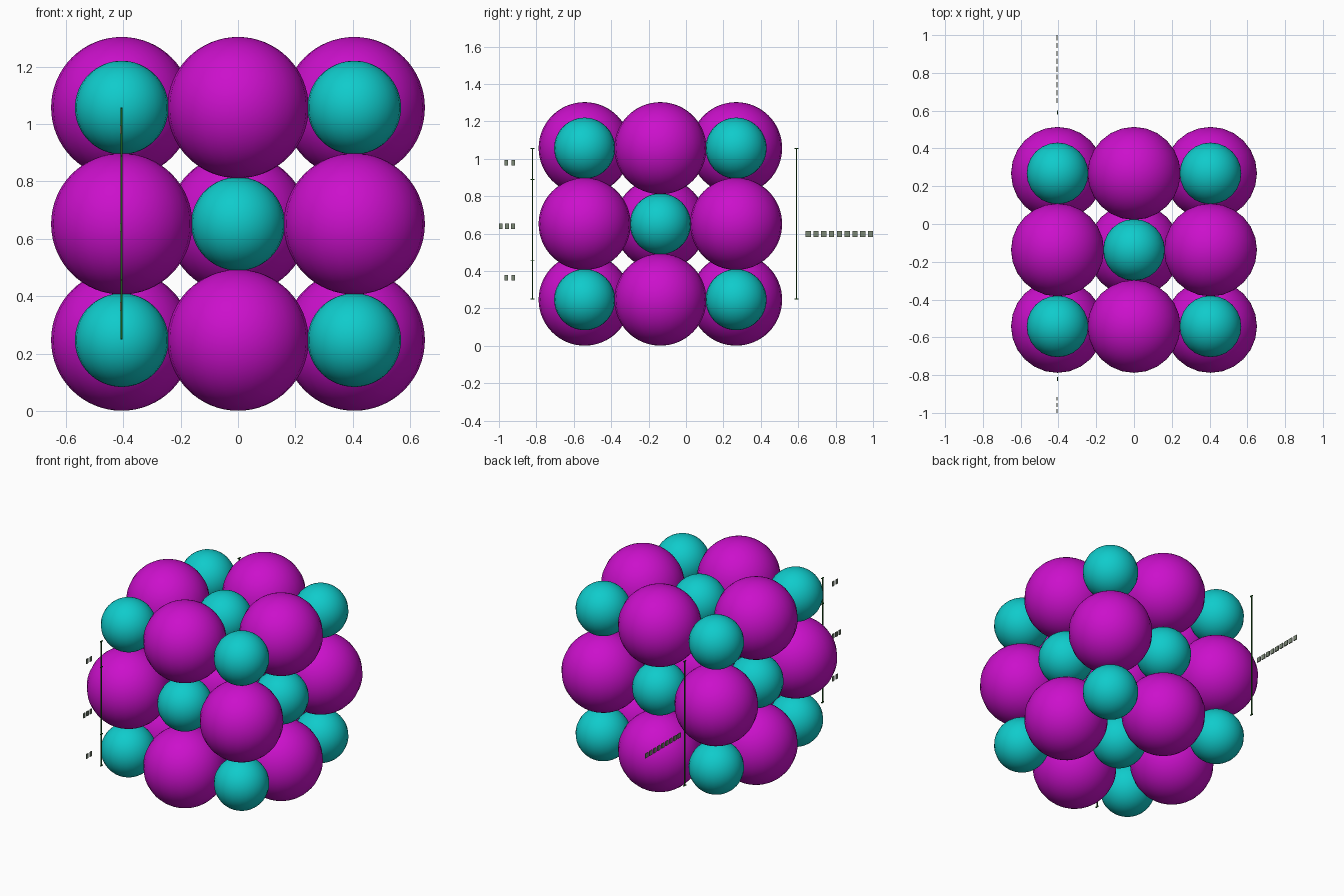
import bpy, bmesh
from itertools import product
from mathutils import Matrix, Vector

cube = bpy.data.objects.get("Cube")
if cube:
    bpy.data.objects.remove(cube, do_unlink=True)


def material(name, rgb):
    m = bpy.data.materials.new(name)
    m.use_nodes = True
    m.diffuse_color = (*rgb, 1)
    m.node_tree.nodes["Principled BSDF"].inputs["Base Color"].default_value = (*rgb, 1)
    return m


purple = material("purple", (0.6, 0.005, 0.6))
teal = material("teal", (0.005, 0.6, 0.6))
green = material("dark green", (0.01, 0.1, 0.01))
grey = material("grey", (0.2, 0.25, 0.18))

STEP = 0.405
CENTRE = Vector((0, -0.137, 0.652))


def finish(bm, name, mat):
    mesh = bpy.data.meshes.new(name)
    bm.to_mesh(mesh)
    bm.free()
    mesh.materials.append(mat)
    obj = bpy.data.objects.new(name, mesh)
    bpy.context.collection.objects.link(obj)
    return obj


def ball_mesh(name, radius, mat):
    bm = bmesh.new()
    bmesh.ops.create_uvsphere(bm, u_segments=24, v_segments=32, radius=radius)
    for f in bm.faces:
        f.smooth = True
    mesh = bpy.data.meshes.new(name)
    bm.to_mesh(mesh)
    bm.free()
    mesh.materials.append(mat)
    return mesh


# Two kinds of ball alternate through a cubic lattice
large = ball_mesh("large_ball", 0.246, purple)
small = ball_mesh("small_ball", 0.163, teal)
for cell in product((-1, 0, 1), repeat=3):
    mesh = small if sum(cell) % 2 else large
    ball = bpy.data.objects.new(mesh.name, mesh)
    ball.location = CENTRE + STEP * Vector(cell)
    bpy.context.collection.objects.link(ball)


def add_box(bm, centre, size):
    bmesh.ops.create_cube(bm, size=1, matrix=Matrix.Translation(centre) @ Matrix.Diagonal((*size, 1)))


# Thin measuring lines with end ticks
def measure_line(name, y, ticks):
    bm = bmesh.new()
    low, high = ticks[0], ticks[-1]
    add_box(bm, (-STEP, y, (low + high) / 2), (0.007, 0.006, high - low))
    for z in ticks:
        add_box(bm, (-STEP, y, z), (0.007, 0.022, 0.005))
    finish(bm, name, green)


measure_line("front_measure_line", -0.82, (0.251, 0.455, 0.889, 1.055))
measure_line("back_measure_line", 0.591, (0.251, 1.055))


# Rows of small plain tags beside the measuring lines
def tag_row(name, start, end, z, count):
    bm = bmesh.new()
    pitch = (end - start) / count
    width = pitch * 0.7
    for i in range(count):
        y = start + width / 2 + i * (end - start - width) / (count - 1)
        add_box(bm, (-STEP - 0.003, y, z), (0.006, width, 0.03))
    finish(bm, name, grey)


tag_row("upper_front_tags", -0.97, -0.915, 0.98, 2)
tag_row("middle_front_tags", -1.0, -0.915, 0.64, 3)
tag_row("lower_front_tags", -0.97, -0.915, 0.365, 2)
tag_row("back_tags", 0.64, 1.0, 0.598, 9)
